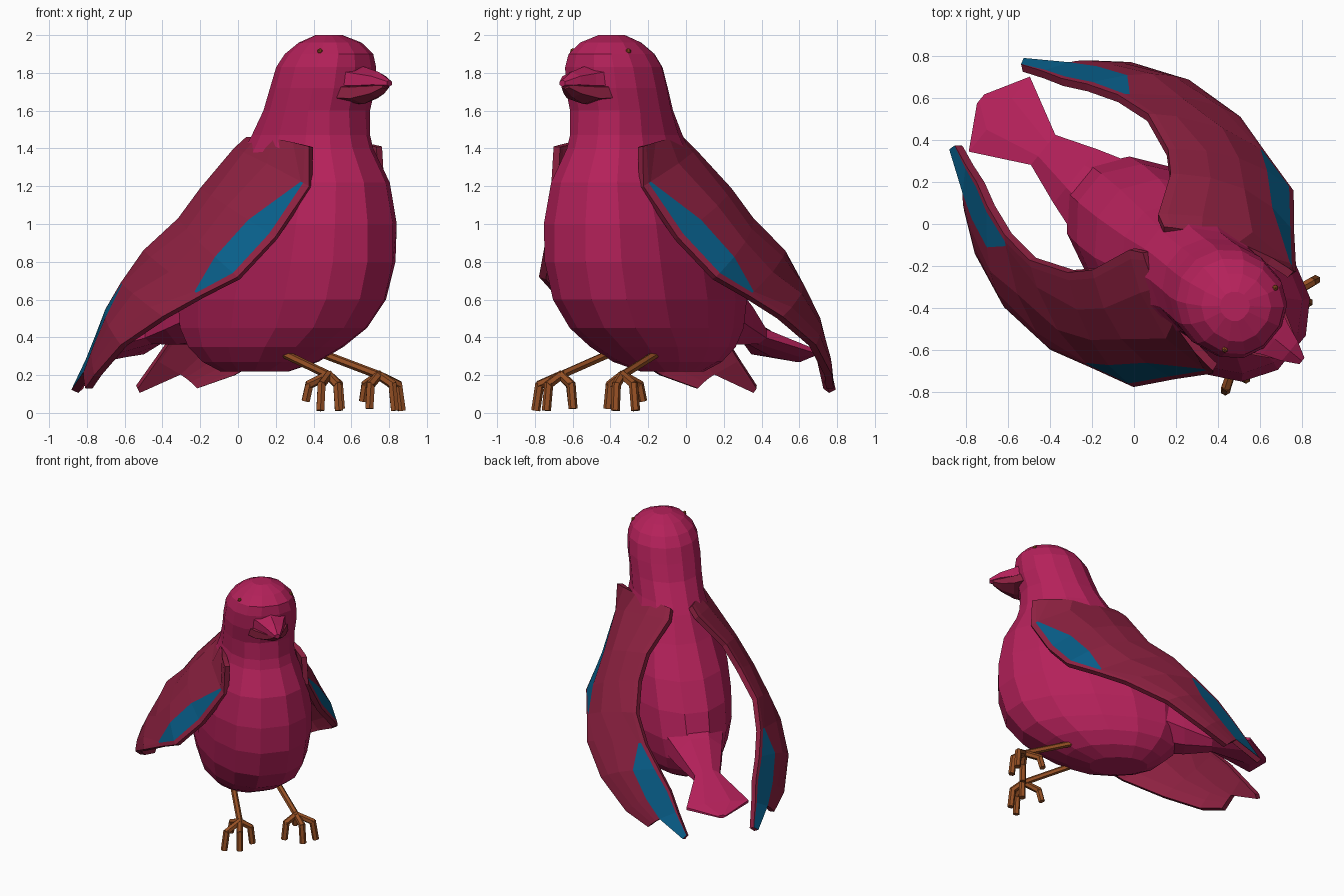
import bpy, bmesh, math
from mathutils import Vector

if "Cube" in bpy.data.objects:
    bpy.data.objects.remove(bpy.data.objects["Cube"])

HEADING = math.radians(-39.2)   # the bird is built facing +x, then turned


def material(name, rgb):
    m = bpy.data.materials.new(name)
    lin = [((c / 255 + 0.055) / 1.055) ** 2.4 for c in rgb]
    m.diffuse_color = (*lin, 1)
    m.use_nodes = True
    m.node_tree.nodes["Principled BSDF"].inputs["Base Color"].default_value = m.diffuse_color
    return m


PINK = material("plumage pink", (180, 33, 90))
MAROON = material("wing maroon", (142, 33, 65))
BLUE = material("feather blue", (8, 95, 138))
BROWN = material("leg brown", (150, 80, 36))


def finish(name, bm, mats, recalc=True):
    if recalc:
        bmesh.ops.recalc_face_normals(bm, faces=bm.faces)
    me = bpy.data.meshes.new(name)
    bm.to_mesh(me)
    bm.free()
    for m in mats:
        me.materials.append(m)
    ob = bpy.data.objects.new(name, me)
    ob.rotation_euler.z = HEADING
    bpy.context.collection.objects.link(ob)
    return ob


def loft(bm, rings):
    """Skin closed rings of points and cap both ends."""
    vs = [[bm.verts.new(p) for p in r] for r in rings]
    n = len(vs[0])
    for a, b in zip(vs, vs[1:]):
        for i in range(n):
            bm.faces.new((a[i], a[(i + 1) % n], b[(i + 1) % n], b[i]))
    bm.faces.new(vs[0])
    bm.faces.new(vs[-1])


def oval(n, front=1.0):
    """Unit ring, squarer on its front half when front < 1."""
    for i in range(n):
        t = math.tau * (i + 0.5) / n
        c, s = math.cos(t), math.sin(t)
        p = front if c > 0 else 1.0
        yield (math.copysign(abs(c) ** p, c), math.copysign(abs(s) ** p, s))


def lengthwise(name, sections, mat, n=8):
    """Part lofted along the bird: (x, z, half width, half height)."""
    bm = bmesh.new()
    loft(bm, [[(x, w * c, z + h * s) for c, s in oval(n)] for x, z, w, h in sections])
    return finish(name, bm, [mat])


def limb(bm, path, radius):
    """Six-sided rod through each pair of points."""
    for a, b in zip(path, path[1:]):
        a, b = Vector(a), Vector(b)
        d = (b - a).normalized()
        side = d.cross(Vector((0.3, 0.9, 0.1))).normalized()
        up = d.cross(side)
        a, b = a - d * 0.008, b + d * 0.008
        loft(bm, [[p + (side * c + up * s) * radius for c, s in oval(6)] for p in (a, b)])


# Body and head: (height, back, front, half width)
BODY = [
    (0.22, -0.10, 0.32, 0.13), (0.27, -0.20, 0.49, 0.23), (0.35, -0.29, 0.65, 0.30),
    (0.45, -0.35, 0.81, 0.34), (0.60, -0.36, 0.93, 0.38), (0.80, -0.29, 0.985, 0.395),
    (1.00, -0.17, 0.985, 0.39), (1.22, -0.01, 0.945, 0.34), (1.40, 0.10, 0.85, 0.27),
    (1.47, 0.15, 0.83, 0.255), (1.60, 0.24, 0.82, 0.255), (1.72, 0.29, 0.85, 0.26),
    (1.83, 0.33, 0.86, 0.25), (1.90, 0.38, 0.85, 0.22), (1.96, 0.46, 0.79, 0.16),
    (2.00, 0.55, 0.69, 0.07)]
bm = bmesh.new()
loft(bm, [[((f + b) / 2 + (f - b) / 2 * c, w * s, z) for c, s in oval(14, 0.87)]
          for z, b, f, w in BODY])
finish("body", bm, [PINK])

# Tail and beak
lengthwise("tail", [(-0.10, 0.60, 0.27, 0.23), (-0.36, 0.50, 0.18, 0.15),
                    (-0.56, 0.42, 0.10, 0.06), (-0.83, 0.32, 0.25, 0.025),
                    (-0.945, 0.28, 0.03, 0.012)], PINK)
lengthwise("upper_beak", [(0.70, 1.78, 0.21, 0.09), (0.87, 1.765, 0.11, 0.065),
                          (0.96, 1.76, 0.07, 0.045), (1.035, 1.745, 0.022, 0.018)], PINK, 6)
lengthwise("lower_beak", [(0.66, 1.70, 0.25, 0.06), (0.86, 1.695, 0.13, 0.06),
                          (0.95, 1.71, 0.07, 0.04), (1.01, 1.73, 0.03, 0.015)], MAROON, 6)

# Wing edges from shoulder to tip, as (x, y, z)
LOWER = [(0.735, 0.305, 1.41), (0.743, 0.315, 1.20), (0.62, 0.45, 0.93), (0.49, 0.605, 0.72),
         (0.28, 0.66, 0.62), (0.07, 0.718, 0.51), (-0.23, 0.70, 0.36), (-0.50, 0.59, 0.20),
         (-0.66, 0.47, 0.13), (-0.91, 0.285, 0.12)]
UPPER = [(0.12, 0.08, 1.46), (0.06, 0.11, 1.40), (-0.016, 0.297, 1.19), (-0.10, 0.38, 1.03),
         (-0.28, 0.45, 0.86), (-0.45, 0.43, 0.69), (-0.60, 0.375, 0.55), (-0.708, 0.32, 0.42),
         (-0.80, 0.29, 0.29), (-0.90, 0.25, 0.145)]
BULGE = [0.05, 0.10, 0.09, 0.07, 0.055, 0.055, 0.05, 0.03, 0.02, 0]
FRONT_PATCH = [0.2, 0.07, 0.25, 0.27, 0.07, 0.2, 0.2, 0.2, 0.2, 0.2]
TIP_PATCH = [0.75, 0.75, 0.75, 0.75, 0.8, 0.92, 0.66, 0.55, 0.48, 0.1]


def wing(name, side):
    bm = bmesh.new()
    grid = []
    for lo, up, k, s1, s2 in zip(LOWER, UPPER, BULGE, FRONT_PATCH, TIP_PATCH):
        row = []
        for s in (0, 0.05, s1, (s1 + s2) / 2, s2, 0.95, 1):
            p = Vector(lo).lerp(Vector(up), s) + Vector((0, 1, 0.4)) * 4 * s * (1 - s) * k
            row.append(bm.verts.new((p.x, p.y * side, p.z)))
        grid.append(row)
    for i in range(9):
        for j in range(6):
            if i == 8 and j < 4:      # notch beside the wing tip
                continue
            q = [grid[i][j], grid[i + 1][j], grid[i + 1][j + 1], grid[i][j + 1]]
            f = bm.faces.new(q if side > 0 else q[::-1])
            f.material_index = int((j == 1 and 1 <= i <= 3) or (j == 4 and i >= 5))
    bmesh.ops.delete(bm, geom=[v for v in bm.verts if not v.link_faces], context='VERTS')
    ob = finish(name, bm, [MAROON, BLUE], recalc=False)
    mod = ob.modifiers.new("thickness", 'SOLIDIFY')
    mod.thickness = 0.04
    mod.offset = -1
    mod.material_offset = -1          # plain underside and rim
    mod.material_offset_rim = -1


# Legs: toe tips, bent at a raised knuckle
TOES = [(0.84, 0.34, 0.02), (0.88, 0.235, 0.02), (0.80, 0.12, 0.03), (0.66, 0.24, 0.07)]


def leg(name, side):
    bm = bmesh.new()
    ankle = Vector((0.79, 0.21 * side, 0.2))
    limb(bm, [(0.44, 0.16 * side, 0.315), ankle], 0.022)
    for x, y, z in TOES:
        tip = Vector((x, y * side, z))
        knuckle = ankle.lerp(tip, 0.85)
        knuckle.z = 0.15
        limb(bm, [ankle, knuckle, tip], 0.024)
    finish(name, bm, [BROWN])


def eye(name, side):
    bm = bmesh.new()
    bmesh.ops.create_icosphere(bm, subdivisions=1, radius=0.016)
    bmesh.ops.translate(bm, verts=bm.verts, vec=(0.715, 0.19 * side, 1.915))
    finish(name, bm, [BROWN])


for label, side in (("left", 1), ("right", -1)):
    wing(label + "_wing", side)
    leg(label + "_leg", side)
    eye(label + "_eye", side)
